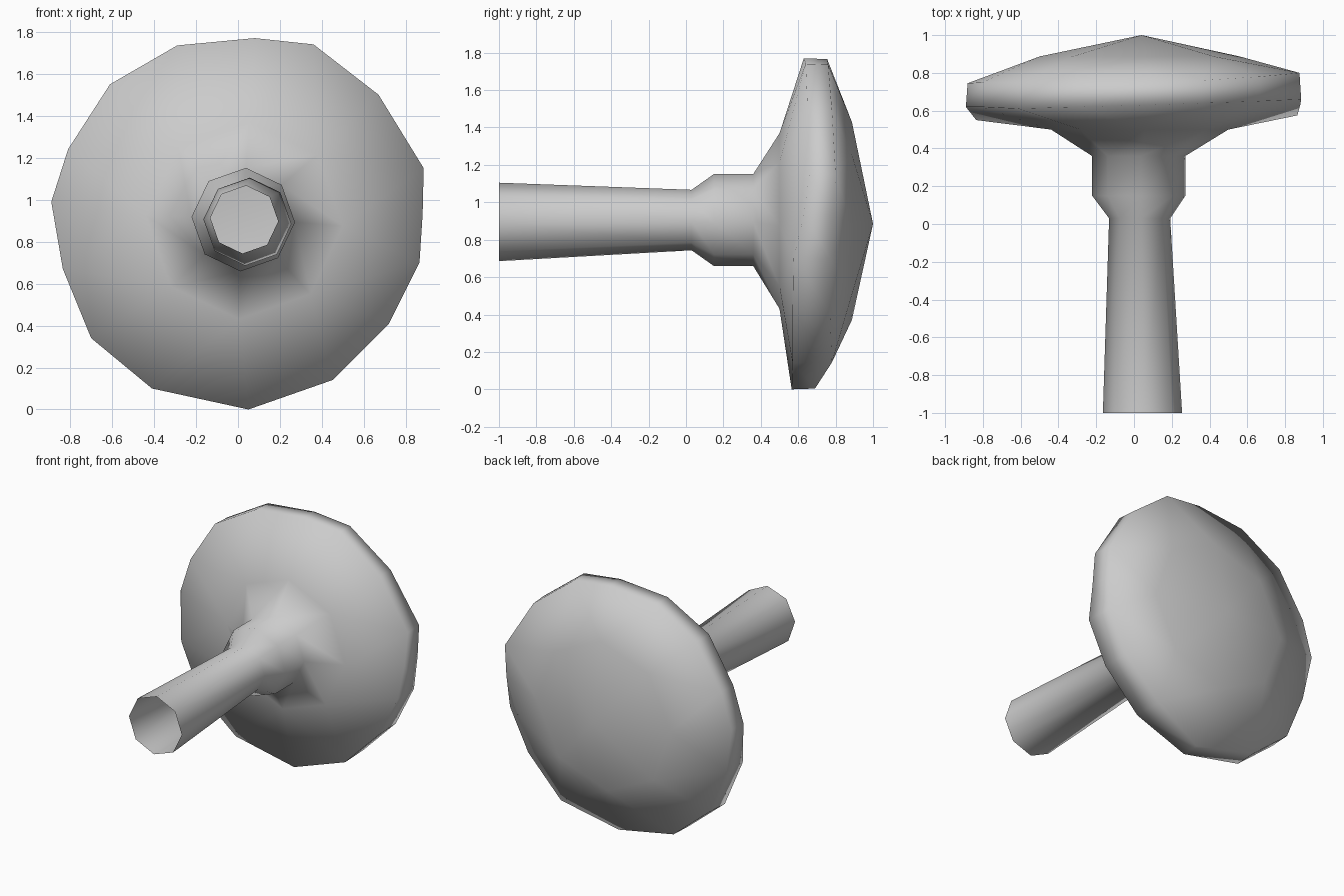
import bpy
import bmesh
from math import sin, cos, radians

default = bpy.data.objects.get("Cube")
if default:
    bpy.data.objects.remove(default, do_unlink=True)

# Plain grey for the whole mushroom
grey = bpy.data.materials.new("plain grey")
grey.use_nodes = True
colour = (0.6, 0.6, 0.6, 1)
grey.diffuse_color = colour
grey.node_tree.nodes["Principled BSDF"].inputs["Base Color"].default_value = colour

bm = bmesh.new()


def octagon(y, radius, cx=0.03, cz=0.9):
    """Eight-sided ring around the stem axis, starting near the bottom."""
    ring = []
    for i in range(8):
        a = radians(45 * i - 3)
        ring.append(bm.verts.new((cx + radius * sin(a), y, cz - radius * cos(a))))
    return ring


def bridge(front, back):
    """Join two rings of equal size, or one ring to another of twice its size."""
    n, m = len(front), len(back)
    if n == m:
        for i in range(n):
            j = (i + 1) % n
            bm.faces.new((back[i], back[j], front[j], front[i]))
        return
    few, many = (front, back) if n < m else (back, front)
    for i, v in enumerate(few):
        w = few[(i + 1) % len(few)]
        a, b, c = (many[(2 * i + k) % len(many)] for k in range(3))
        for tri in ((v, a, b), (v, b, w), (w, b, c)):
            bm.faces.new(tri if n < m else tri[::-1])


# Hollow stem, collar and gills, from the open foot to the cap
rings = [
    octagon(-1.0, 0.21, 0.045, 0.895),
    octagon(0.03, 0.162, 0.03, 0.905),
    octagon(0.15, 0.247, 0.025, 0.905),
    octagon(0.36, 0.247, 0.025, 0.905),
    octagon(0.5, 0.47),
]

# Uneven cap rim: x, z, front y, back y
rim = [
    (0.05, 0.0, 0.565, 0.69), (0.45, 0.14, 0.57, 0.78),
    (0.72, 0.41, 0.57, 0.77), (0.865, 0.7, 0.575, 0.77),
    (0.88, 0.93, 0.63, 0.79), (0.885, 1.15, 0.66, 0.8),
    (0.67, 1.5, 0.65, 0.78), (0.36, 1.74, 0.64, 0.76),
    (0.08, 1.77, 0.63, 0.755), (-0.29, 1.735, 0.62, 0.75),
    (-0.61, 1.55, 0.61, 0.75), (-0.81, 1.24, 0.62, 0.75),
    (-0.89, 0.99, 0.62, 0.745), (-0.835, 0.67, 0.55, 0.72),
    (-0.7, 0.34, 0.56, 0.72), (-0.41, 0.1, 0.56, 0.72),
]
rings.append([bm.verts.new((x, y, z)) for x, z, y, _ in rim])
rings.append([bm.verts.new((x * 0.99, y, 0.89 + (z - 0.89) * 0.995))
              for x, z, _, y in rim])

# Domed top of the cap
rings.append(octagon(0.887, 0.53))
for front, back in zip(rings, rings[1:]):
    bridge(front, back)
apex = bm.verts.new((0.04, 1.0, 0.885))
top = rings[-1]
for i, v in enumerate(top):
    bm.faces.new((v, apex, top[(i + 1) % len(top)]))

# Rest the lowest rim point on the ground
lowest = min(v.co.z for v in bm.verts)
for v in bm.verts:
    v.co.z -= lowest
for f in bm.faces:
    f.smooth = True

mesh = bpy.data.meshes.new("mushroom")
bm.to_mesh(mesh)
bm.free()
mesh.materials.append(grey)
bpy.context.collection.objects.link(bpy.data.objects.new("mushroom", mesh))
